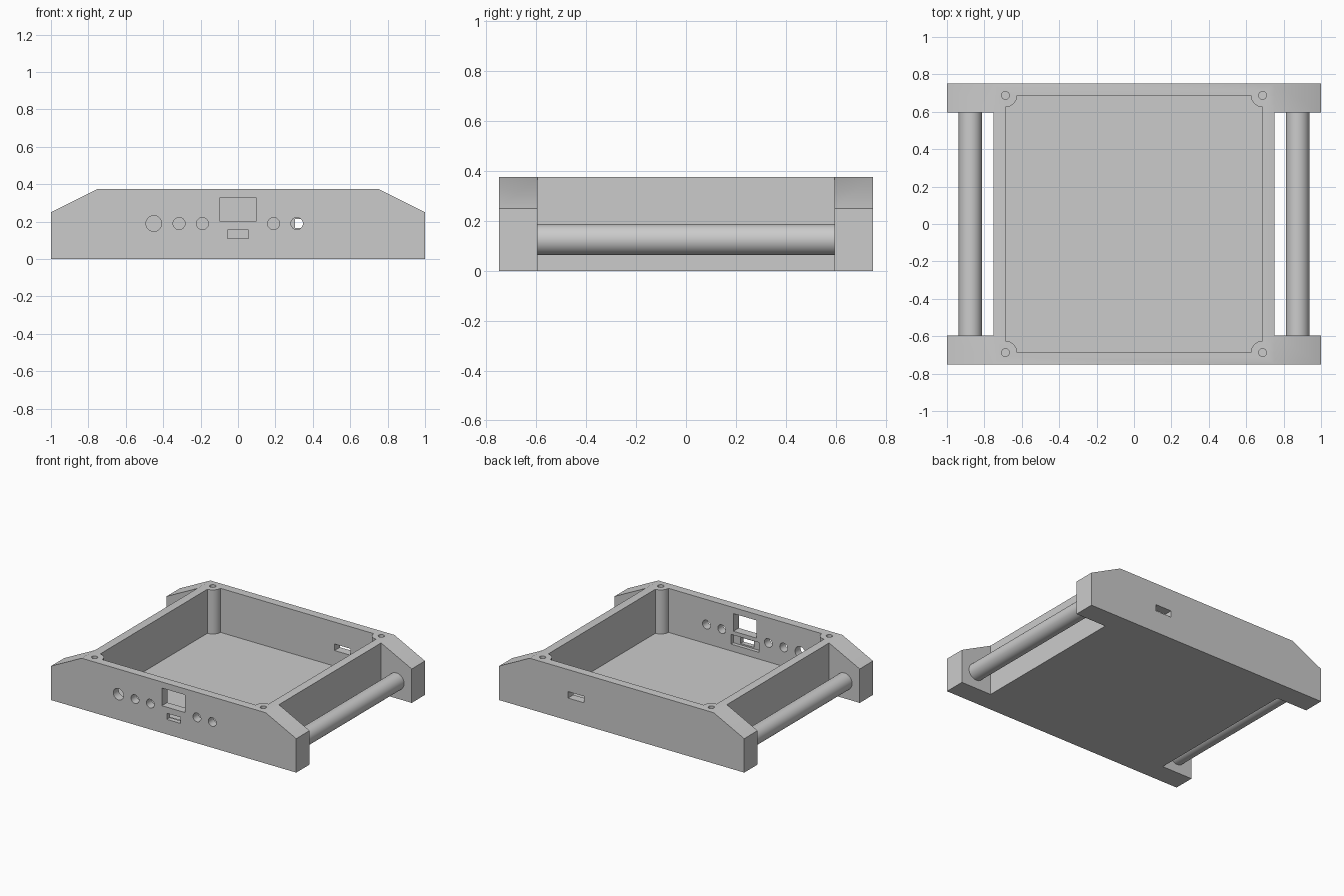
import bpy, bmesh, math
from mathutils import Matrix, Vector

if "Cube" in bpy.data.objects:
    bpy.data.objects.remove(bpy.data.objects["Cube"], do_unlink=True)

grey = bpy.data.materials.new("light_grey")
grey.use_nodes = True
colour = (0.6, 0.6, 0.6, 1)
grey.diffuse_color = colour
grey.node_tree.nodes["Principled BSDF"].inputs["Base Color"].default_value = colour

HALF = 0.75      # half width of the tray
INNER = 0.6875   # half width of the cavity
EAR = 0.595      # inner face of the handle brackets
TOP = 0.375
FLOOR = 0.05
R = 0.0625       # posts and handle bars


def add_object(name, bm):
    bmesh.ops.recalc_face_normals(bm, faces=bm.faces)
    mesh = bpy.data.meshes.new(name)
    bm.to_mesh(mesh)
    bm.free()
    mesh.materials.append(grey)
    obj = bpy.data.objects.new(name, mesh)
    bpy.context.collection.objects.link(obj)
    return obj


def prism(name, points, offset):
    """Extrude a flat outline of 3D points along an offset."""
    bm = bmesh.new()
    face = bm.faces.new([bm.verts.new(p) for p in points])
    new = bmesh.ops.extrude_face_region(bm, geom=[face])["geom"]
    bmesh.ops.translate(bm, vec=offset,
                        verts=[v for v in new if isinstance(v, bmesh.types.BMVert)])
    return add_object(name, bm)


def box(name, x0, x1, y0, y1, z0, z1):
    outline = [(x0, y0, z0), (x1, y0, z0), (x1, y1, z0), (x0, y1, z0)]
    return prism(name, outline, Vector((0, 0, z1 - z0)))


def cylinder(name, centre, radius, length, along_y=False, sides=48):
    bm = bmesh.new()
    turn = Matrix.Rotation(math.pi / 2 if along_y else 0, 4, 'X')
    bmesh.ops.create_cone(bm, cap_ends=True, segments=sides, radius1=radius,
                          radius2=radius, depth=length,
                          matrix=Matrix.Translation(centre) @ turn)
    return add_object(name, bm)


# Body: sloped-shoulder profile run from front to back
half_profile = [(1, 0), (1, 0.25), (HALF, TOP)]
profile = half_profile + [(-x, z) for x, z in reversed(half_profile)]
body = prism("tray_body", [(x, -HALF, z) for x, z in profile], Vector((0, 2 * HALF, 0)))

# Side openings that leave the four handle brackets
cutters = [box("right_opening", -1.1, -HALF, -EAR, EAR, -0.1, 0.5),
           box("left_opening", HALF, 1.1, -EAR, EAR, -0.1, 0.5)]

# Cavity outline with a rounded post left standing in each corner
outline = []
for k in range(4):
    a = math.pi / 4 + k * math.pi / 2
    cx, cy = (math.copysign(INNER, f(a)) for f in (math.cos, math.sin))
    for i in range(13):
        t = a + math.pi * 1.25 - i / 12 * math.pi / 2
        outline.append((cx + R * math.cos(t), cy + R * math.sin(t), FLOOR))
    cutters.append(cylinder("screw_hole", (cx, cy, TOP), 0.021, 0.4, sides=24))
cutters.append(prism("cavity", outline, Vector((0, 0, 0.5))))

# Front panel openings
for x, radius in [(-0.45, 0.042), (-0.315, 0.032), (-0.19, 0.032),
                  (0.19, 0.032), (0.315, 0.032)]:
    cutters.append(cylinder("control_hole", (x, -0.72, 0.19), radius, 0.15, True, 32))
cutters.append(box("display_window", -0.095, 0.095, -0.8, -0.65, 0.2, 0.33))
cutters.append(box("front_slot", -0.055, 0.055, -0.8, -0.65, 0.11, 0.155))
cutters.append(box("slot_recess", -0.115, 0.115, -0.715, -0.65, 0.1, 0.172))

# Rear panel slot
cutters.append(box("rear_slot", 0.306, 0.437, 0.65, 0.8, 0.165, 0.213))

for cutter in cutters:
    cutter.hide_render = True
    mod = body.modifiers.new(cutter.name, 'BOOLEAN')
    mod.operation = 'DIFFERENCE'
    mod.solver = 'EXACT'
    mod.object = cutter

# Bake the cuts and drop the cutters
bpy.context.view_layer.update()
graph = bpy.context.evaluated_depsgraph_get()
cut_mesh = bpy.data.meshes.new_from_object(body.evaluated_get(graph))
body.modifiers.clear()
body.data = cut_mesh
cut_mesh.materials.clear()
cut_mesh.materials.append(grey)
for cutter in cutters:
    bpy.data.objects.remove(cutter, do_unlink=True)

# Handle bars between the brackets
bars = [cylinder(name, (x, 0, 0.125), R, 2 * EAR + 0.01, True)
        for name, x in (("right_handle_bar", -0.875), ("left_handle_bar", 0.875))]

# Smooth the round surfaces, keep the edges crisp
bpy.ops.object.select_all(action='DESELECT')
for obj in [body] + bars:
    obj.select_set(True)
bpy.context.view_layer.objects.active = body
bpy.ops.object.shade_smooth_by_angle(angle=math.radians(30))
